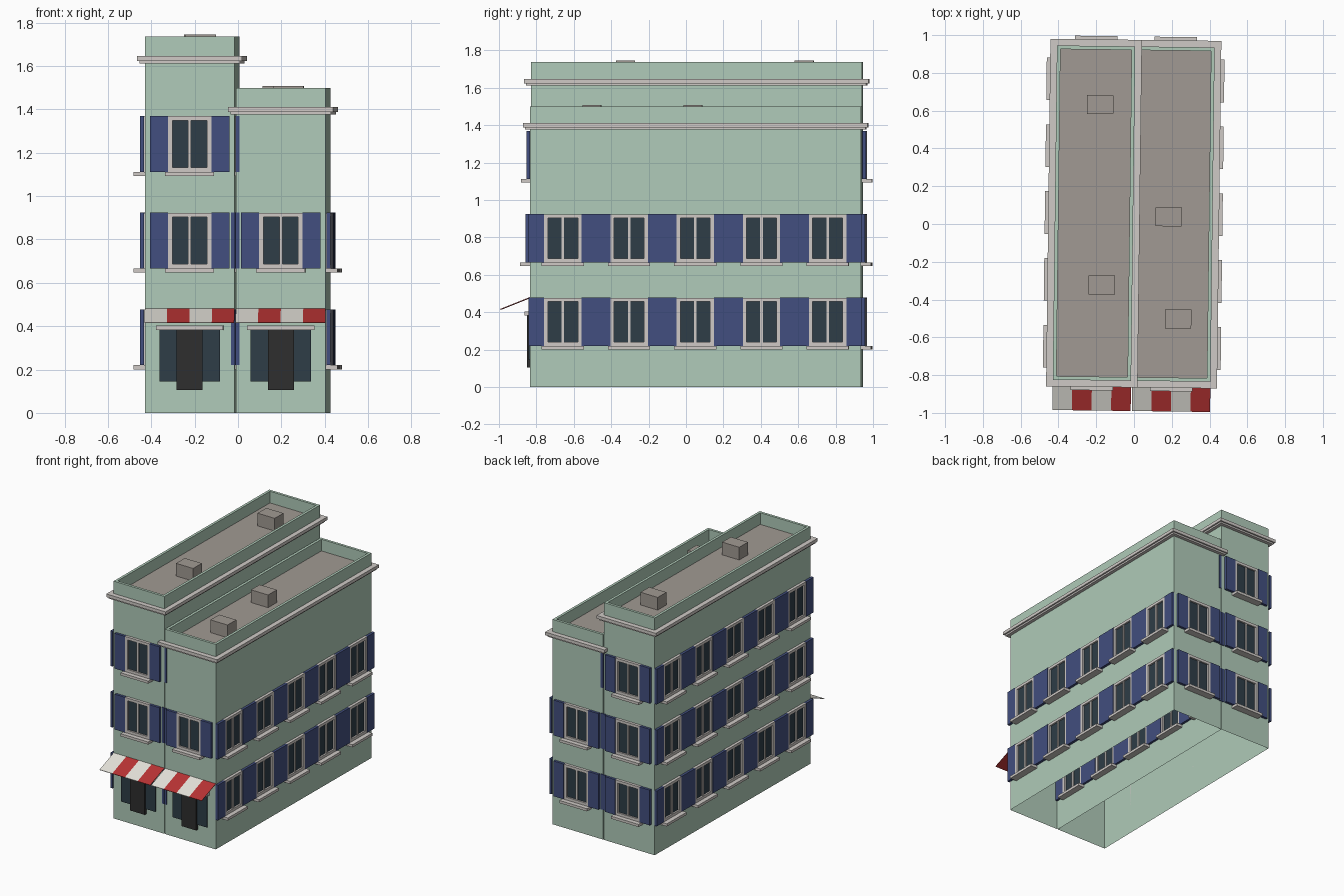
import bpy, bmesh, math
from mathutils import Matrix, Vector

cube = bpy.data.objects.get("Cube")
if cube:
    bpy.data.objects.remove(cube, do_unlink=True)


def material(name, r, g, b):
    lin = [(c / 255 / 12.92) if c < 11 else ((c / 255 + 0.055) / 1.055) ** 2.4 for c in (r, g, b)]
    m = bpy.data.materials.new(name)
    m.use_nodes = True
    m.diffuse_color = (*lin, 1)
    m.node_tree.nodes["Principled BSDF"].inputs["Base Color"].default_value = (*lin, 1)
    return m


GREEN = material("pale_green_plaster", 176, 203, 185)
TRIM = material("warm_grey_trim", 207, 202, 198)
BLUE = material("navy_shutter", 66, 79, 127)
GLASS = material("dark_glass", 46, 61, 71)
DOOR = material("charcoal_door", 46, 46, 46)
ROOF = material("grey_roof", 161, 154, 147)
CREAM = material("awning_cream", 228, 226, 218)
RED = material("awning_red", 184, 51, 52)

# The whole block is turned slightly on its plot
SITE = Matrix.Translation((-0.0015, 0.055, 0)) @ Matrix.Rotation(math.radians(-0.72), 4, 'Z')
HALF_LEN, HALF_WID, GAP = 0.885, 0.4175, 0.003


def add_box(bm, x, y, z, mat=0):
    """Box between the given (low, high) ranges."""
    lo, hi = Vector((x[0], y[0], z[0])), Vector((x[1], y[1], z[1]))
    m = Matrix.Translation((lo + hi) / 2) @ Matrix.Diagonal((*(hi - lo), 1))
    verts = bmesh.ops.create_cube(bm, size=1, matrix=m)["verts"]
    faces = {f for v in verts for f in v.link_faces}
    for f in faces:
        f.material_index = mat
    return faces


def to_mesh(bm, name, mats):
    mesh = bpy.data.meshes.new(name)
    bm.to_mesh(mesh)
    bm.free()
    for m in mats:
        mesh.materials.append(m)
    return mesh


def place(mesh, name, loc=(0, 0, 0), turn=0):
    ob = bpy.data.objects.new(name, mesh)
    bpy.context.scene.collection.objects.link(ob)
    ob.matrix_world = SITE @ Matrix.Translation(loc) @ Matrix.Rotation(math.radians(turn), 4, 'Z')
    return ob


def window_mesh():
    """Shuttered window; wall plane is y = 0, outward is -y, bottom at z = 0."""
    bm = bmesh.new()
    w, h, rim, out = 0.1, 0.257, 0.02, (-0.02, 0)
    for s in (-1, 1):
        jamb = sorted((s * w, s * (w - rim)))
        add_box(bm, jamb, out, (0, h), 0)
        pane = sorted((s * (w - rim), s * 0.007))
        add_box(bm, pane, (-0.008, 0), (rim, h - rim), 1)
        shutter = sorted((s * w, s * 0.183))
        add_box(bm, shutter, (-0.022, -0.004), (0, h + 0.001), 2)
    for z in ((0, rim), (h - rim, h)):
        add_box(bm, (rim - w, w - rim), out, z, 0)
    add_box(bm, (-0.007, 0.007), (-0.016, 0), (rim, h - rim), 0)
    add_box(bm, (-0.113, 0.113), (-0.053, 0), (-0.019, 0), 0)  # sill
    return to_mesh(bm, "window", [TRIM, GLASS, BLUE])


def shop_mesh():
    """Door with side glazing and a lintel."""
    bm = bmesh.new()
    add_box(bm, (-0.14, 0.14), (-0.009, 0), (0.145, 0.382), 1)
    add_box(bm, (-0.06, 0.06), (-0.018, 0), (0.105, 0.382), 2)
    add_box(bm, (-0.155, 0.155), (-0.03, 0), (0.382, 0.404), 0)
    return to_mesh(bm, "shopfront", [TRIM, GLASS, DOOR])


def awning_mesh():
    """Four sloping stripes of thin cloth."""
    bm = bmesh.new()
    stripe = 0.1036
    for i in range(4):
        x = (i - 2) * stripe
        for f in add_box(bm, (x, x + stripe), (-0.16, 0), (0.478, 0.481), i % 2):
            pass
    for v in bm.verts:
        if v.co.y < -0.1:
            v.co.z -= 0.064
    return to_mesh(bm, "awning", [CREAM, RED])


def walls_mesh(x, height):
    """Open-bottomed shell with a parapet around a sunken roof deck."""
    bm = bmesh.new()
    faces = add_box(bm, x, (-HALF_LEN, HALF_LEN), (0, height))
    top = max(faces, key=lambda f: f.calc_center_median().z)
    bottom = min(faces, key=lambda f: f.calc_center_median().z)
    bmesh.ops.delete(bm, geom=[bottom], context='FACES_ONLY')
    bmesh.ops.inset_region(bm, faces=[top], thickness=0.027)
    bmesh.ops.inset_region(bm, faces=[top], thickness=0, depth=-0.085)
    top.material_index = 1
    return to_mesh(bm, "walls", [GREEN, ROOF])


def cornice_mesh(x, z):
    """Two stepped bands that run around the wall."""
    bm = bmesh.new()
    for out, low, high in ((0.024, 0, 0.012), (0.035, 0.012, 0.035)):
        y = HALF_LEN + out
        n = HALF_LEN - 0.01
        xs = (x[0] - out, x[1] + out)
        add_box(bm, xs, (-y, -n), (z + low, z + high))
        add_box(bm, xs, (n, y), (z + low, z + high))
        add_box(bm, (xs[0], x[0] + 0.01), (-n, n), (z + low, z + high))
        add_box(bm, (x[1] - 0.01, xs[1]), (-n, n), (z + low, z + high))
    return to_mesh(bm, "cornice", [TRIM])


def vent_mesh():
    bm = bmesh.new()
    add_box(bm, (-0.07, 0.07), (-0.05, 0.05), (-0.095, 0))
    return to_mesh(bm, "roof_vent", [ROOF])


WINDOW, SHOP, AWNING, VENT = window_mesh(), shop_mesh(), awning_mesh(), vent_mesh()


def building(name, x, height, cornice_z, floors, vents):
    mid = (x[0] + x[1]) / 2
    place(walls_mesh(x, height), name + "_walls")
    place(cornice_mesh(x, cornice_z), name + "_cornice")
    place(SHOP, name + "_shopfront", (mid, -HALF_LEN, 0))
    place(AWNING, name + "_awning", (mid, -HALF_LEN, 0))
    for vx, vy in vents:
        place(VENT, name + "_roof_vent", (vx, vy, height + 0.008))
    pitch = 2 * HALF_LEN / 5
    for floor in range(floors):
        z = 0.22 + floor * 0.446
        if floor:
            place(WINDOW, name + "_front_window", (mid, -HALF_LEN, z))
        place(WINDOW, name + "_back_window", (mid, HALF_LEN, z), 180)
        for i in range(-2, 3):
            place(WINDOW, name + "_left_window", (x[1], i * pitch, z), 90)
            place(WINDOW, name + "_right_window", (x[0], i * pitch, z), -90)


building("tall_house", (-HALF_WID, -GAP), 1.737, 1.612, 3, [(-0.185, 0.575), (-0.165, -0.38)])
building("short_house", (GAP, HALF_WID), 1.5, 1.376, 2, [(0.185, -0.015), (0.242, -0.555)])
